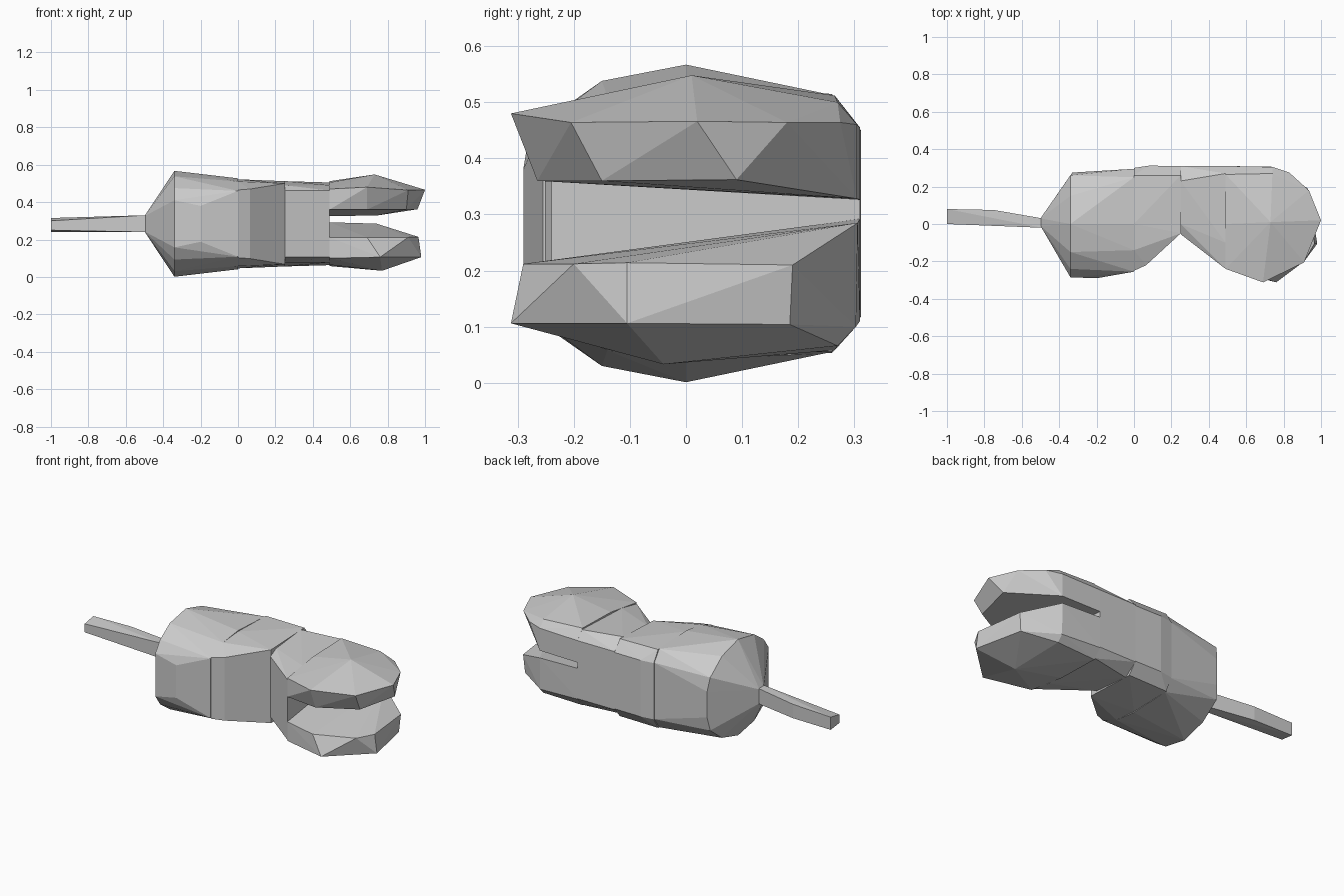
import bpy, bmesh

MID = 0.284  # height of the mirror plane


def hull(name, pts, mirror=False):
    """Faceted convex solid; mirror adds the points reflected about MID."""
    if mirror:
        pts = pts + [(x, y, 2 * MID - z) for x, y, z in pts]
    bm = bmesh.new()
    for p in pts:
        bm.verts.new(p)
    res = bmesh.ops.convex_hull(bm, input=bm.verts[:])
    junk = {g for g in res["geom_interior"] + res["geom_unused"]
            if isinstance(g, bmesh.types.BMVert)}
    bmesh.ops.delete(bm, geom=list(junk), context='VERTS')
    bmesh.ops.recalc_face_normals(bm, faces=bm.faces[:])
    me = bpy.data.meshes.new(name)
    bm.to_mesh(me)
    bm.free()
    ob = bpy.data.objects.new(name, me)
    bpy.context.collection.objects.link(ob)
    return ob


# thin tail shaft
hull("tail_shaft", [
    (-1, 0.0, 0.25), (-1, 0.08, 0.24), (-1, 0.0, 0.30), (-1, 0.08, 0.315),
    (-0.75, 0.075, 0.24), (-0.75, 0.075, 0.322),
    (-0.49, -0.02, 0.24), (-0.49, 0.03, 0.24), (-0.49, -0.02, 0.33), (-0.49, 0.03, 0.33)])

# rounded rear body, upper half mirrored downwards
hull("rear_body", [
    (-0.5, -0.01, 0.325), (-0.5, 0.03, 0.325),
    (-0.34, 0.0, 0.567), (-0.34, -0.15, 0.538), (-0.34, -0.285, 0.47 - 0.06),
    (-0.34, 0.26, 0.44), (-0.33, 0.275, 0.36), (-0.34, -0.24, 0.475), (-0.34, 0.15, 0.525),
    (-0.2, -0.29, 0.38),
    (0, 0.0, 0.527), (0, -0.14, 0.51), (0, -0.255, 0.46),
    (0, 0.25, 0.515), (0, 0.295, 0.45)], True)

# waist narrowing at the front
hull("waist_rear", [
    (0, -0.25, 0.465), (0, -0.14, 0.51), (0, 0.0, 0.522), (0, 0.26, 0.515), (0, 0.3, 0.45),
    (0.065, -0.22, 0.47), (0.25, -0.05, 0.50),
    (0.25, 0.26, 0.512), (0.25, 0.31, 0.45), (0.08, 0.312, 0.45)], True)

# waist widening towards the lobes
hull("waist_front", [
    (0.25, -0.055, 0.462), (0.25, 0.0, 0.49), (0.25, 0.23, 0.512), (0.25, 0.31, 0.455),
    (0.49, -0.24, 0.462), (0.49, -0.1, 0.49), (0.49, 0.27, 0.505), (0.49, 0.31, 0.455)], True)

# upper lobe
hull("upper_lobe", [
    (0.49, -0.24, 0.47), (0.49, 0.0, 0.505), (0.49, 0.265, 0.512), (0.49, 0.31, 0.455),
    (0.49, 0.31, 0.326), (0.49, -0.24, 0.36),
    (0.69, -0.312, 0.48), (0.73, 0.01, 0.548), (0.74, 0.27, 0.5), (0.74, 0.305, 0.46),
    (0.91, -0.205, 0.464), (1, 0.02, 0.466), (0.83, 0.275, 0.464), (0.935, 0.18, 0.464),
    (0.69, -0.265, 0.36), (0.9, -0.15, 0.36), (0.96, 0.09, 0.362), (0.74, 0.305, 0.328)])

# lower lobe
hull("lower_lobe", [
    (0.49, -0.24, 0.10), (0.49, 0.0, 0.065), (0.49, 0.265, 0.058), (0.49, 0.31, 0.11),
    (0.49, 0.31, 0.292), (0.49, -0.24, 0.212),
    (0.76, -0.312, 0.106), (0.77, -0.04, 0.033), (0.74, 0.27, 0.066), (0.74, 0.303, 0.1),
    (0.98, -0.105, 0.106), (0.92, 0.185, 0.104),
    (0.69, -0.29, 0.212), (0.91, -0.2, 0.212), (0.965, -0.105, 0.214), (0.93, 0.19, 0.213 - 0.003),
    (0.85, 0.23, 0.212), (0.74, 0.306, 0.285)])
